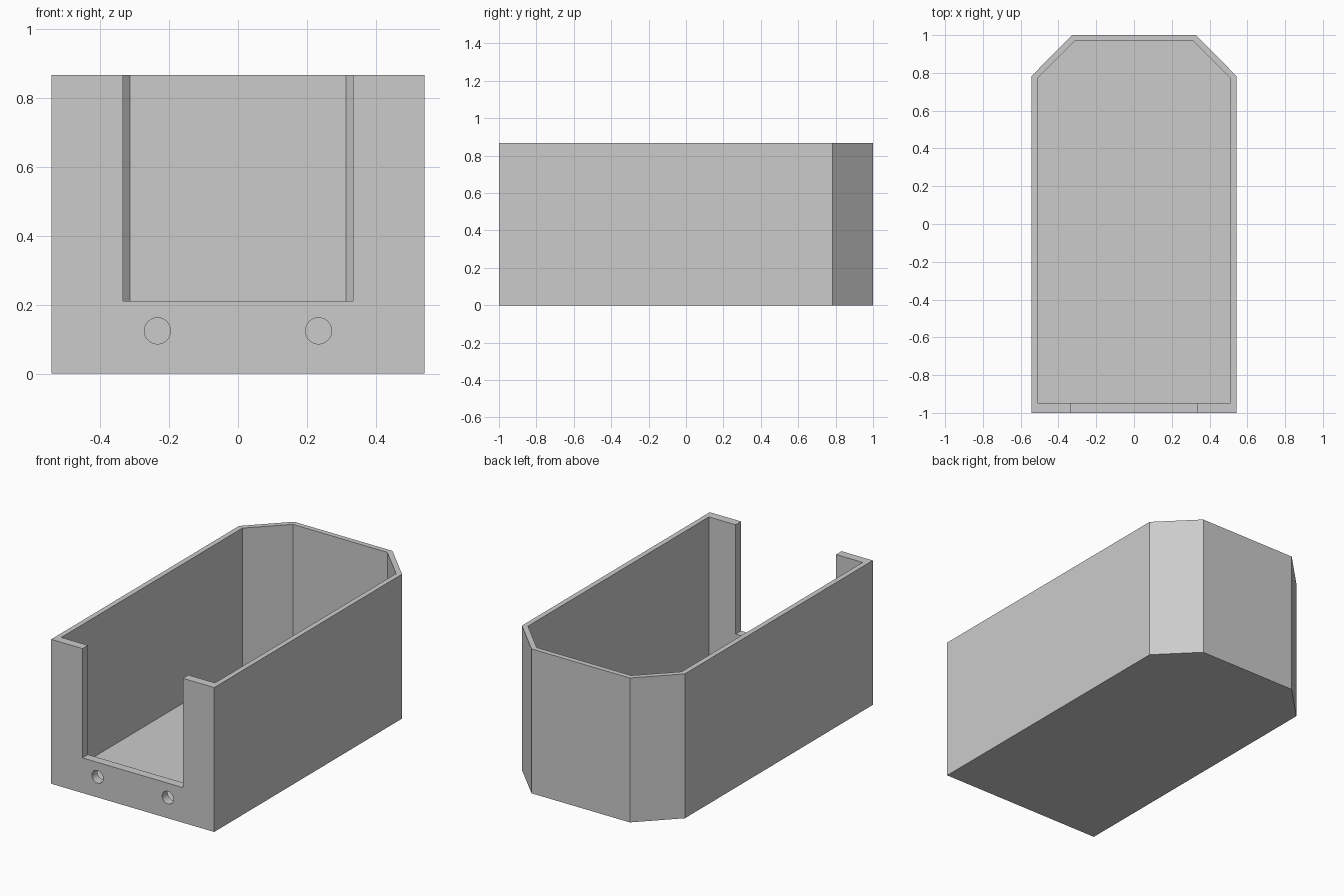
import bpy, bmesh, math
from mathutils import Matrix

cube = bpy.data.objects.get("Cube")
if cube:
    bpy.data.objects.remove(cube, do_unlink=True)

HEIGHT, HALF_W, WALL, FRONT_WALL = 0.868, 0.542, 0.031, 0.052
CHAMFER_Y, BACK_HALF_W = 0.784, 0.327

grey = bpy.data.materials.new("light grey plastic")
grey.use_nodes = True
grey.diffuse_color = (0.6, 0.6, 0.6, 1)
grey.node_tree.nodes["Principled BSDF"].inputs["Base Color"].default_value = (0.6, 0.6, 0.6, 1)


def finish(name, bm):
    bmesh.ops.recalc_face_normals(bm, faces=bm.faces)
    mesh = bpy.data.meshes.new(name)
    bm.to_mesh(mesh)
    bm.free()
    mesh.materials.append(grey)
    obj = bpy.data.objects.new(name, mesh)
    bpy.context.collection.objects.link(obj)
    return obj


def prism(name, half_outline, z0, z1):
    """Extrude an outline mirrored across x = 0."""
    outline = half_outline + [(-x, y) for x, y in reversed(half_outline)]
    bm = bmesh.new()
    base = bm.faces.new([bm.verts.new((x, y, z0)) for x, y in outline])
    top = bmesh.ops.extrude_face_region(bm, geom=[base])["geom"]
    bmesh.ops.translate(bm, vec=(0, 0, z1 - z0),
                        verts=[v for v in top if isinstance(v, bmesh.types.BMVert)])
    return finish(name, bm)


def screw_hole(name, x):
    bm = bmesh.new()
    bmesh.ops.create_cone(bm, cap_ends=True, segments=32, radius1=0.038, radius2=0.038,
                          depth=0.2, matrix=Matrix.Translation((x, -0.98, 0.124))
                          @ Matrix.Rotation(math.pi / 2, 4, "X"))
    return finish(name, bm)


# Open tray with chamfered back corners
tray = prism("tray", [(HALF_W, -1), (HALF_W, CHAMFER_Y), (BACK_HALF_W, 1)], 0, HEIGHT)

# Cavity, front opening and screw holes
inset = WALL * math.tan(math.pi / 8)
inner = HALF_W - WALL
cutters = [
    prism("cavity", [(inner, FRONT_WALL - 1), (inner, CHAMFER_Y - inset),
                     (BACK_HALF_W - inset, 1 - WALL)], WALL, 1),
    prism("front_opening", [(0.334, -1.1), (0.334, -0.9)], 0.211, 1.1),
    screw_hole("left_screw_hole", 0.234),
    screw_hole("right_screw_hole", -0.234),
]

bpy.ops.object.select_all(action="DESELECT")
bpy.context.view_layer.objects.active = tray
tray.select_set(True)
for cutter in cutters:
    cutter.hide_render = True
    mod = tray.modifiers.new(cutter.name, "BOOLEAN")
    mod.operation, mod.solver, mod.object = "DIFFERENCE", "EXACT", cutter
    bpy.ops.object.modifier_apply(modifier=mod.name)
    bpy.data.objects.remove(cutter, do_unlink=True)

bpy.ops.object.shade_smooth_by_angle(angle=math.radians(30))
